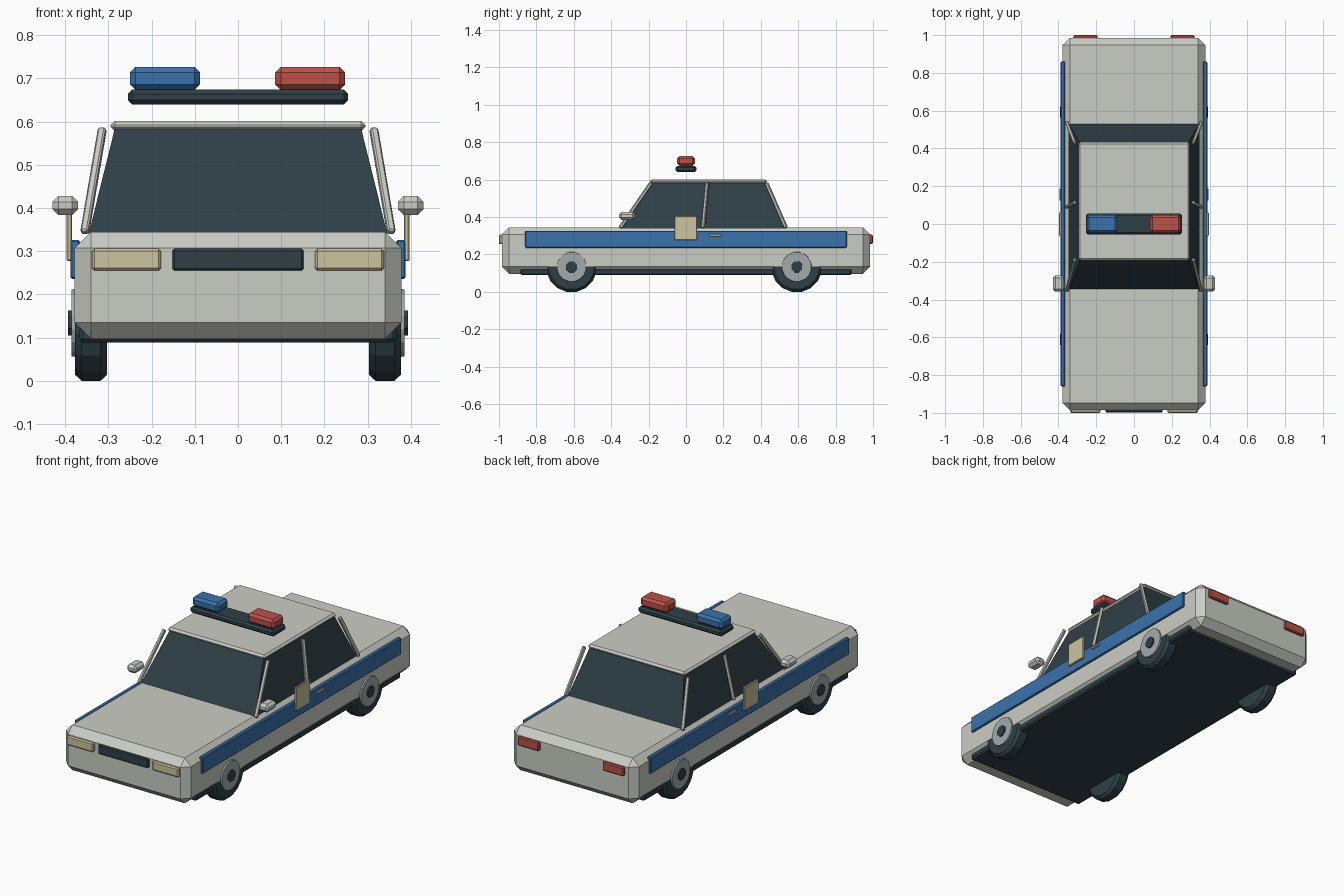
import bpy, bmesh, math
from mathutils import Vector, Matrix

if "Cube" in bpy.data.objects:
    bpy.data.objects.remove(bpy.data.objects["Cube"])


def srgb(r, g, b):
    def lin(c):
        c /= 255
        return c / 12.92 if c < 0.04045 else ((c + 0.055) / 1.055) ** 2.4
    return (lin(r), lin(g), lin(b), 1)


def material(name, *rgb):
    m = bpy.data.materials.new(name)
    m.diffuse_color = srgb(*rgb)
    m.use_nodes = True
    m.node_tree.nodes["Principled BSDF"].inputs["Base Color"].default_value = m.diffuse_color
    return m


PAINT = material("pale_grey_paint", 202, 205, 196)
DARK = material("dark_slate", 47, 64, 71)
BLUE = material("blue", 58, 114, 172)
RED = material("red", 188, 82, 73)
BEIGE = material("beige", 204, 195, 158)
HUB = material("wheel_grey", 162, 171, 174)


def finish(bm, name, mat):
    bmesh.ops.recalc_face_normals(bm, faces=bm.faces)
    me = bpy.data.meshes.new(name)
    bm.to_mesh(me)
    bm.free()
    ob = bpy.data.objects.new(name, me)
    me.materials.append(mat)
    bpy.context.collection.objects.link(ob)
    return ob


def chamfer(bm, width):
    bmesh.ops.bevel(bm, geom=bm.edges[:], offset=width, segments=1,
                    affect='EDGES', profile=0.5)


def box(name, mat, x, y, z, bevel=0.0, top=None):
    """Chamfered box from ranges; top = optional (x, y) ranges of the upper face."""
    bm = bmesh.new()
    tx, ty = top or (x, y)
    lo = [bm.verts.new((x[i], y[j], z[0])) for i, j in ((0, 0), (1, 0), (1, 1), (0, 1))]
    hi = [bm.verts.new((tx[i], ty[j], z[1])) for i, j in ((0, 0), (1, 0), (1, 1), (0, 1))]
    bm.faces.new(lo)
    bm.faces.new(hi)
    for i in range(4):
        k = (i + 1) % 4
        bm.faces.new((lo[i], lo[k], hi[k], hi[i]))
    bmesh.ops.recalc_face_normals(bm, faces=bm.faces)
    if bevel:
        chamfer(bm, bevel)
    return finish(bm, name, mat)


def side_box(name, mat, s, x, y, z, bevel=0.0):
    """Box placed on the side given by s (+1 or -1)."""
    return box(name, mat, sorted((s * x[0], s * x[1])), y, z, bevel)


def lathe_x(name, mat, profile, sides, centre, s):
    """Revolve (x, radius) pairs around the x axis."""
    bm = bmesh.new()
    rings = []
    for px, r in profile:
        rings.append([bm.verts.new((s * px,
                                    centre[0] + r * math.sin(2 * math.pi * (k + 0.5) / sides),
                                    centre[1] - r * math.cos(2 * math.pi * (k + 0.5) / sides)))
                      for k in range(sides)])
    for a, b in zip(rings, rings[1:]):
        for k in range(sides):
            n = (k + 1) % sides
            bm.faces.new((a[k], a[n], b[n], b[k]))
    bm.faces.new(rings[0])
    bm.faces.new(rings[-1])
    return finish(bm, name, mat)


def bar(name, mat, a, b, width):
    """Slim chamfered bar between two points."""
    a, b = Vector(a), Vector(b)
    bm = bmesh.new()
    bmesh.ops.create_cube(bm, size=1)
    bmesh.ops.scale(bm, vec=(width, width, (b - a).length), verts=bm.verts)
    chamfer(bm, width * 0.2)
    rot = (b - a).to_track_quat('Z', 'Y').to_matrix().to_4x4()
    bmesh.ops.transform(bm, matrix=Matrix.Translation((a + b) / 2) @ rot, verts=bm.verts)
    return finish(bm, name, mat)


# Body, underside and cabin
box("body", PAINT, (-0.378, 0.378), (-0.985, 0.985), (0.097, 0.345), 0.038)
box("underside", DARK, (-0.367, 0.367), (-0.885, 0.885), (0.089, 0.126), 0.008)
box("cabin_glass", DARK, (-0.347, 0.347), (-0.352, 0.533), (0.335, 0.585),
    top=((-0.285, 0.285), (-0.185, 0.425)))
box("roof", PAINT, (-0.295, 0.295), (-0.192, 0.433), (0.578, 0.602), 0.01)

# Light bar
box("light_bar_base", DARK, (-0.255, 0.255), (-0.055, 0.055), (0.64, 0.674), 0.01)
box("blue_light", BLUE, (-0.25, -0.088), (-0.047, 0.047), (0.673, 0.727), 0.013)
box("red_light", RED, (0.086, 0.248), (-0.047, 0.047), (0.673, 0.727), 0.013)

# Grille
box("grille", DARK, (-0.152, 0.152), (-0.997, -0.975), (0.255, 0.306), 0.005)

for s, side in ((1, "right"), (-1, "left")):
    # Lamps
    side_box("headlight_" + side, BEIGE, s, (0.178, 0.338), (-1.0, -0.975), (0.255, 0.306), 0.006)
    side_box("tail_light_" + side, RED, s, (0.193, 0.32), (0.975, 1.0), (0.257, 0.306), 0.005)

    # Side stripe, door shield and handle
    side_box("side_stripe_" + side, BLUE, s, (0.366, 0.388), (-0.86, 0.86), (0.236, 0.326), 0.004)
    side_box("door_shield_" + side, BEIGE, s, (0.384, 0.397), (-0.062, 0.06), (0.277, 0.407), 0.003)
    side_box("door_handle_" + side, BEIGE, s, (0.38, 0.395), (0.124, 0.188), (0.297, 0.31), 0.003)

    # Mirror
    side_box("mirror_" + side, PAINT, s, (0.37, 0.43), (-0.358, -0.272), (0.384, 0.428), 0.014)

    # Window pillars
    for label, y0, y1 in (("front", -0.352, -0.187), ("middle", 0.092, 0.114), ("rear", 0.535, 0.43)):
        bar(f"{label}_pillar_{side}", PAINT, (s * 0.355, y0, 0.343), (s * 0.314, y1, 0.583), 0.018)

    # Wheels
    for label, y in (("front", -0.612), ("rear", 0.592)):
        c = (y, 0.134)
        lathe_x(f"{label}_tyre_{side}", DARK,
                [(0.303, 0.122), (0.318, 0.1366), (0.362, 0.1366), (0.3775, 0.122)], 16, c, s)
        lathe_x(f"{label}_wheel_disc_{side}", HUB, [(0.36, 0.082), (0.386, 0.079)], 16, c, s)
        lathe_x(f"{label}_hub_cap_{side}", DARK, [(0.38, 0.032), (0.393, 0.031)], 8, c, s)
